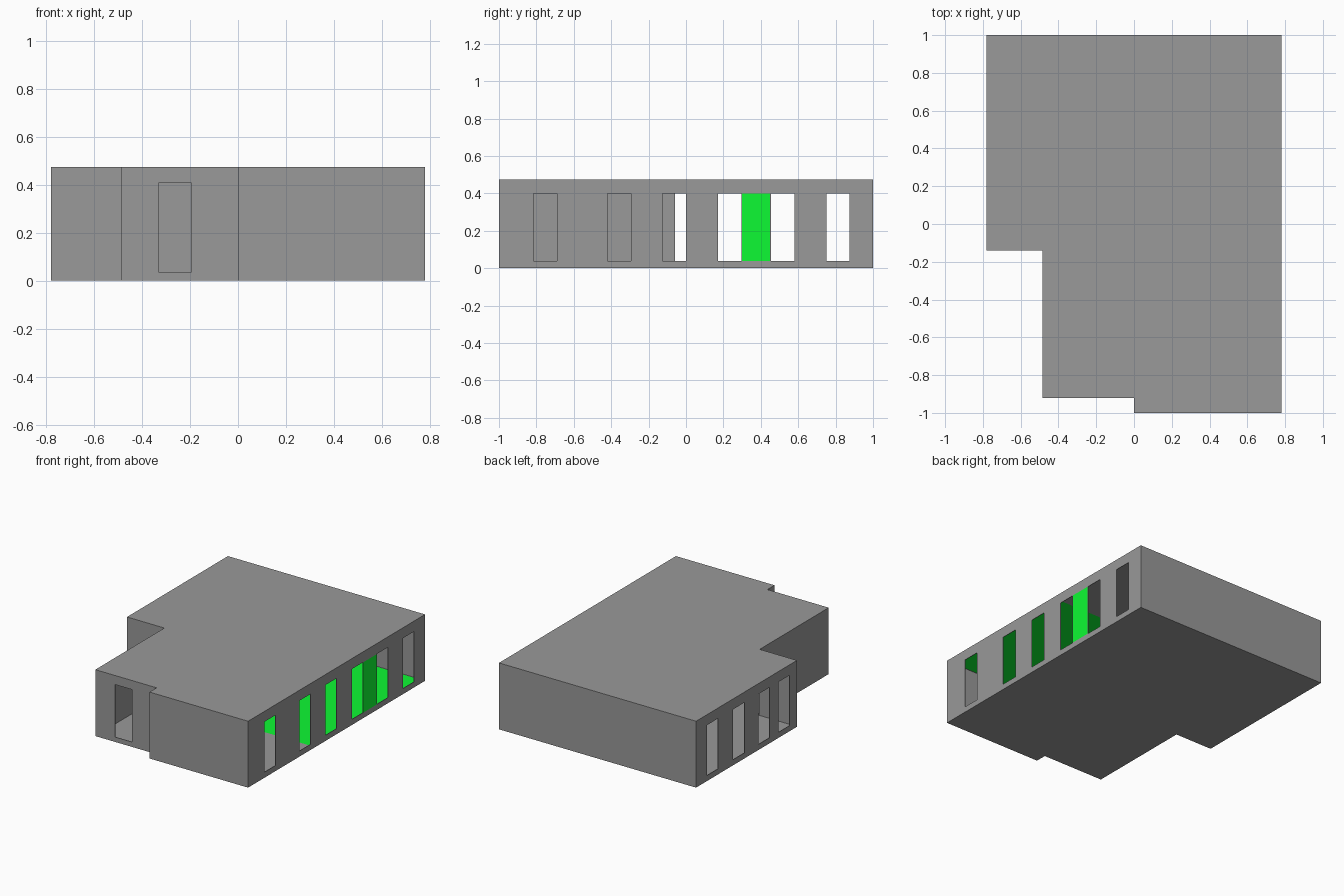
import bpy, bmesh

if "Cube" in bpy.data.objects:
    bpy.data.objects.remove(bpy.data.objects["Cube"])

HEIGHT = 0.475
FOOTPRINT = [(-0.78, 1), (-0.78, -0.14), (-0.485, -0.14), (-0.485, -0.92),
             (0, -0.92), (0, -1), (0.78, -1), (0.78, 1)]
THICK = 0.004


def material(name, color):
    mat = bpy.data.materials.new(name)
    mat.diffuse_color = color
    mat.use_nodes = True
    mat.node_tree.nodes["Principled BSDF"].inputs["Base Color"].default_value = mat.diffuse_color
    return mat


grey = material("grey_wall", (0.319, 0.319, 0.319, 1))
green = material("green_lining", (0.004, 0.95, 0.033, 1))


def make_object(name, bm, mat=None):
    bmesh.ops.recalc_face_normals(bm, faces=bm.faces)
    mesh = bpy.data.meshes.new(name)
    bm.to_mesh(mesh)
    bm.free()
    if mat:
        mesh.materials.append(mat)
    obj = bpy.data.objects.new(name, mesh)
    bpy.context.collection.objects.link(obj)
    return obj


def add_box(bm, lo, hi):
    for v in bmesh.ops.create_cube(bm, size=1)["verts"]:
        for i in range(3):
            v.co[i] = lo[i] if v.co[i] < 0 else hi[i]


def panel(name, corners):
    bm = bmesh.new()
    bm.faces.new([bm.verts.new(c) for c in corners])
    make_object(name, bm, green)


# Building shell: closed stepped footprint, hollowed into thin walls
bm = bmesh.new()
base = bm.faces.new([bm.verts.new((x, y, 0)) for x, y in FOOTPRINT])
top = bmesh.ops.extrude_face_region(bm, geom=[base], use_keep_orig=True)["geom"]
bmesh.ops.translate(bm, verts=[g for g in top if isinstance(g, bmesh.types.BMVert)],
                    vec=(0, 0, HEIGHT))
shell = make_object("building_shell", bm, grey)
solid = shell.modifiers.new("thin_walls", "SOLIDIFY")
solid.thickness = THICK
solid.offset = -1
solid.use_even_offset = True

# Openings: six right windows, four left windows and the front door
bm = bmesh.new()
for y in (-0.815, -0.42, -0.125, 0.172, 0.455, 0.75):
    add_box(bm, (0.74, y, 0.04), (0.82, y + 0.125, 0.40))
for y in (-0.058, 0.172, 0.455, 0.75):
    add_box(bm, (-0.82, y, 0.04), (-0.74, y + 0.125, 0.40))
add_box(bm, (-0.33, -0.96, 0.035), (-0.195, -0.88, 0.41))
cutter = make_object("opening_cutter", bm, grey)
cutter.hide_render = True
cut = shell.modifiers.new("openings", "BOOLEAN")
cut.operation = "DIFFERENCE"
cut.solver = "EXACT"
cut.object = cutter

# Bake the cuts and drop the helper
bpy.context.view_layer.update()
baked = bpy.data.meshes.new_from_object(
    shell.evaluated_get(bpy.context.evaluated_depsgraph_get()))
shell.modifiers.clear()
shell.data = baked
bpy.data.objects.remove(cutter)

# Green linings seen through the windows, and the green wall strip on the right
for name, z, y0, y1 in (("floor_lining", THICK + 0.001, -0.25, 0.99),
                        ("ceiling_lining", HEIGHT - THICK - 0.001, -0.99, 0.1)):
    panel(name, [(0.01, y0, z), (0.77, y0, z), (0.77, y1, z), (0.01, y1, z)])
panel("wall_strip", [(0.781, 0.30, 0.04), (0.781, 0.45, 0.04),
                     (0.781, 0.45, 0.40), (0.781, 0.30, 0.40)])
